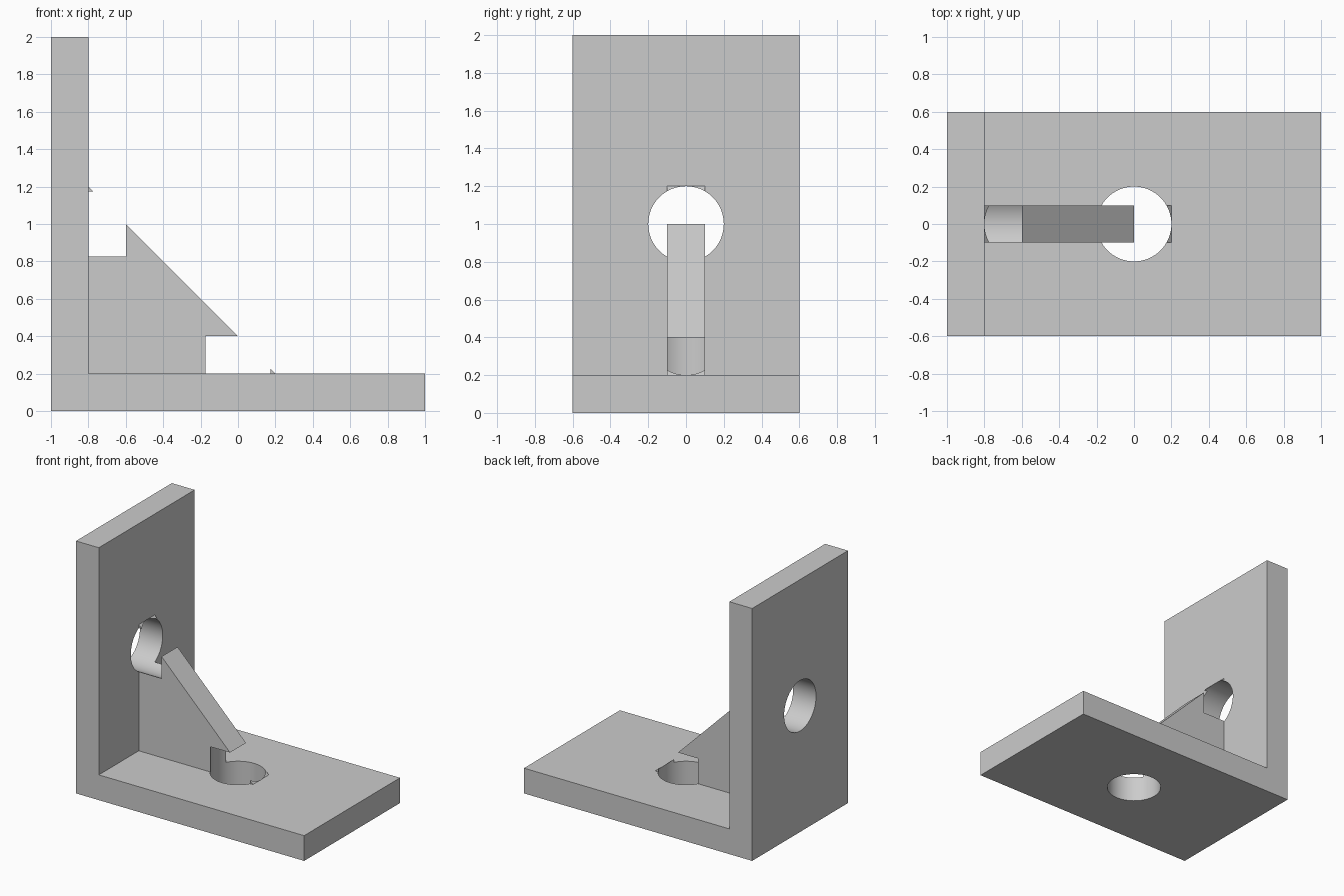
import bpy
import bmesh
import math
from mathutils import Vector

default_cube = bpy.data.objects.get("Cube")
if default_cube:
    bpy.data.objects.remove(default_cube, do_unlink=True)

# Plain grey material
grey = bpy.data.materials.new("plain_grey")
grey.use_nodes = True
grey.diffuse_color = (0.6, 0.6, 0.6, 1)
grey.node_tree.nodes["Principled BSDF"].inputs["Base Color"].default_value = (0.6, 0.6, 0.6, 1)

LENGTH, THICK, HALF_WIDTH = 2.0, 0.2, 0.6
GUSSET_HALF, GUSSET_LEG = 0.1, 1.0
HOLE_RADIUS, CUT_DEPTH = 0.2001, 0.4  # hair over 0.2 so the gusset tips split cleanly
BACK = -LENGTH / 2
INNER = BACK + THICK


def add_object(name, bm):
    bmesh.ops.recalc_face_normals(bm, faces=bm.faces)
    mesh = bpy.data.meshes.new(name)
    bm.to_mesh(mesh)
    bm.free()
    mesh.materials.append(grey)
    obj = bpy.data.objects.new(name, mesh)
    bpy.context.collection.objects.link(obj)
    return obj


def extrude_profile(name, profile, half_width):
    """Extrude an x-z outline evenly across y."""
    bm = bmesh.new()
    face = bm.faces.new([bm.verts.new((x, -half_width, z)) for x, z in profile])
    grown = bmesh.ops.extrude_face_region(bm, geom=[face])["geom"]
    moved = [v for v in grown if isinstance(v, bmesh.types.BMVert)]
    bmesh.ops.translate(bm, verts=moved, vec=(0, 2 * half_width, 0))
    return add_object(name, bm)


def hole_cutter(name, start, end):
    """Cylinder running between two points."""
    start, end = Vector(start), Vector(end)
    bm = bmesh.new()
    bmesh.ops.create_cone(bm, cap_ends=True, segments=64, radius1=HOLE_RADIUS,
                          radius2=HOLE_RADIUS, depth=(end - start).length)
    obj = add_object(name, bm)
    obj.location = (start + end) / 2
    if start.x != end.x:
        obj.rotation_euler.y = math.pi / 2
    obj.hide_render = True
    return obj


def combine(target, tool, operation):
    """Apply a boolean and remove the tool object."""
    mod = target.modifiers.new(operation.lower(), 'BOOLEAN')
    mod.operation, mod.solver, mod.object = operation, 'EXACT', tool
    bpy.context.view_layer.update()
    bpy.ops.object.modifier_apply(modifier=mod.name)
    bpy.data.objects.remove(tool, do_unlink=True)


# Upright and base plates in one L-shaped body
bracket = extrude_profile("corner_bracket", [
    (BACK, 0), (-BACK, 0), (-BACK, THICK),
    (INNER, THICK), (INNER, LENGTH), (BACK, LENGTH)], HALF_WIDTH)

# Triangular gusset, its legs sunk halfway into the plates
sink = THICK / 2
tip_x, tip_z = INNER + GUSSET_LEG, THICK + GUSSET_LEG
gusset = extrude_profile("gusset", [
    (INNER - sink, THICK - sink), (tip_x, THICK - sink), (tip_x, THICK),
    (INNER, tip_z), (INNER - sink, tip_z)], GUSSET_HALF)

# Bolt holes that also clear room for the bolt heads
base_hole = hole_cutter("base_hole", (0, 0, -sink), (0, 0, CUT_DEPTH))
upright_hole = hole_cutter("upright_hole", (BACK - sink, 0, 1), (BACK + CUT_DEPTH, 0, 1))

bpy.ops.object.select_all(action='DESELECT')
bracket.select_set(True)
bpy.context.view_layer.objects.active = bracket
combine(bracket, gusset, 'UNION')
combine(bracket, base_hole, 'DIFFERENCE')
combine(bracket, upright_hole, 'DIFFERENCE')

# Smooth hole walls, crisp plate edges
bpy.ops.object.shade_smooth_by_angle(angle=math.radians(30))
